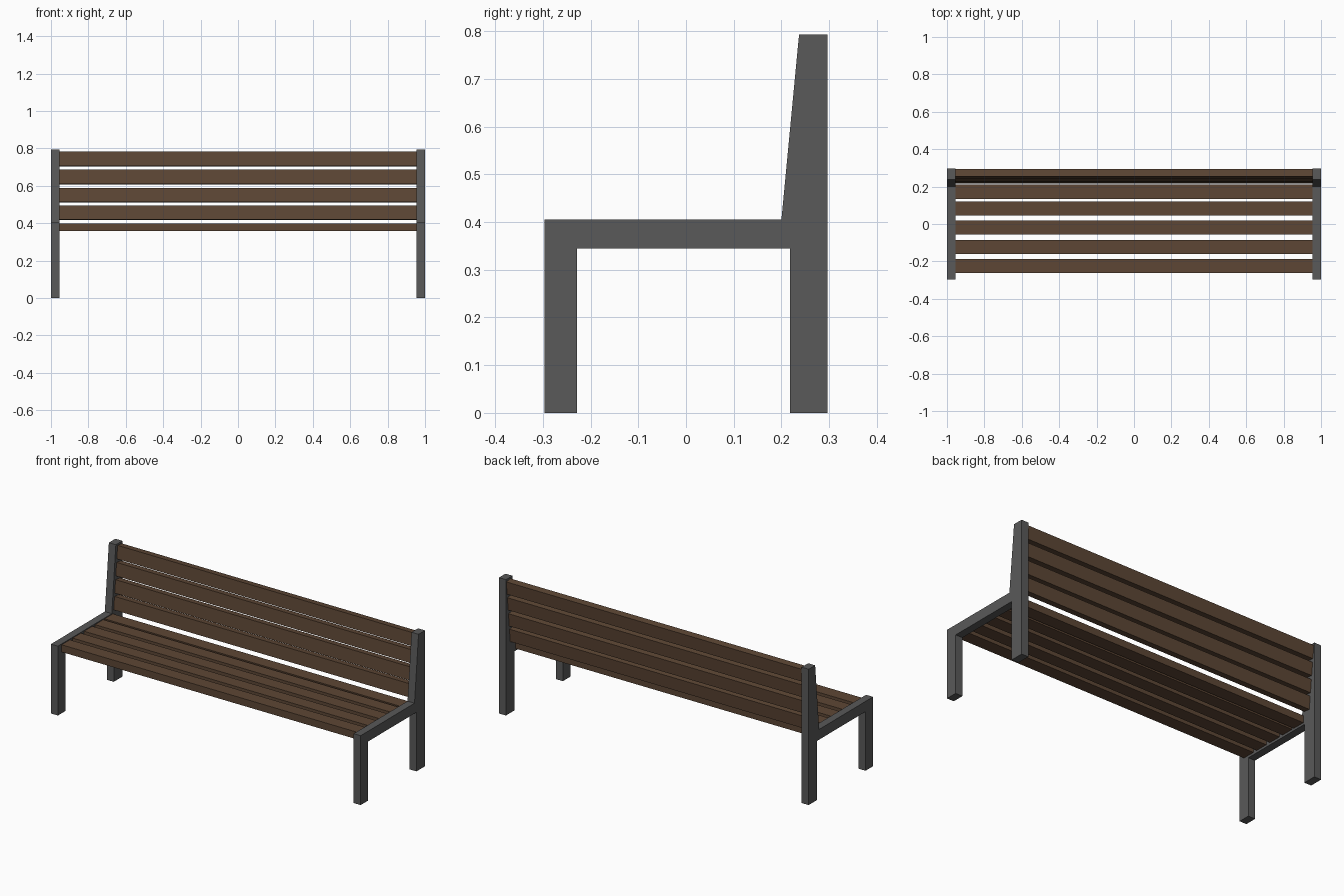
import bpy, bmesh, math
from mathutils import Matrix, Vector

if "Cube" in bpy.data.objects:
    bpy.data.objects.remove(bpy.data.objects["Cube"])


def material(name, rgb):
    m = bpy.data.materials.new(name)
    m.diffuse_color = (*rgb, 1)
    m.use_nodes = True
    m.node_tree.nodes["Principled BSDF"].inputs["Base Color"].default_value = m.diffuse_color
    return m


METAL = material("dark grey metal", (0.1, 0.1, 0.1))
WOOD = material("brown wood", (0.11, 0.062, 0.035))


def finish(name, bm, mat):
    bmesh.ops.recalc_face_normals(bm, faces=bm.faces)
    mesh = bpy.data.meshes.new(name)
    bm.to_mesh(mesh)
    bm.free()
    mesh.materials.append(mat)
    bpy.context.collection.objects.link(bpy.data.objects.new(name, mesh))


# End frames: one side outline extruded across the thickness
OUTLINE = [(-.297, 0), (-.228, 0), (-.228, .345), (.218, .345), (.218, 0),
           (.297, 0), (.297, .793), (.237, .793), (.2, .405), (-.297, .405)]


def end_frame(name, x0, x1):
    bm = bmesh.new()
    face = bm.faces.new([bm.verts.new((x0, y, z)) for y, z in OUTLINE])
    ext = bmesh.ops.extrude_face_region(bm, geom=[face])["geom"]
    verts = [v for v in ext if isinstance(v, bmesh.types.BMVert)]
    bmesh.ops.translate(bm, verts=verts, vec=(x1 - x0, 0, 0))
    finish(name, bm, METAL)


end_frame("left_end_frame", -1, -.955)
end_frame("right_end_frame", .955, 1)


def slat(name, y, z, depth, height, tilt=0):
    bm = bmesh.new()
    mat = (Matrix.Translation((0, y, z)) @ Matrix.Rotation(tilt, 4, 'X')
           @ Matrix.Diagonal((1.91, depth, height, 1)))
    bmesh.ops.create_cube(bm, size=1, matrix=mat)
    finish(name, bm, WOOD)


# Seat slats
for i, y in enumerate((-.225, -.123, -.018, .083, .172)):
    slat(f"seat_slat_{i + 1}", y, .379, .076, .042)

# Back slats, leaning with the slope of the posts
LEAN = math.atan(.1)
for i, z in enumerate((.456, .55, .647, .743)):
    slat(f"back_slat_{i + 1}", .241 + (z - .456) * .1, z, .04, .076, -LEAN)
